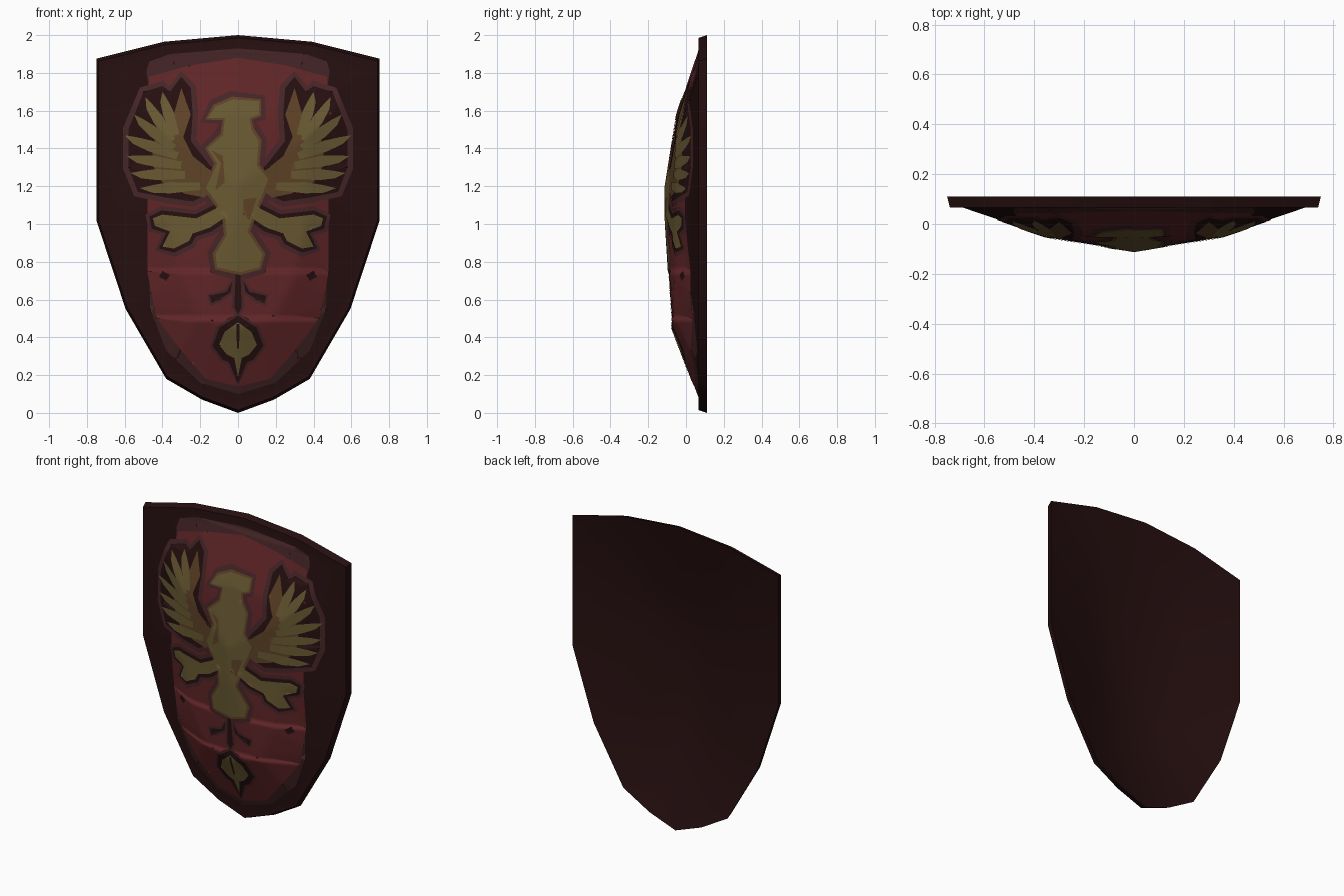
import bpy, bmesh, math
from mathutils import Vector
from mathutils.bvhtree import BVHTree
from mathutils.geometry import tessellate_polygon

if "Cube" in bpy.data.objects:
    bpy.data.objects.remove(bpy.data.objects["Cube"])


def material(name, rgb):
    m = bpy.data.materials.new(name)
    m.diffuse_color = [((c / 255 + 0.055) / 1.055) ** 2.4 for c in rgb] + [1]
    m.use_nodes = True
    m.node_tree.nodes["Principled BSDF"].inputs["Base Color"].default_value = m.diffuse_color
    return m


DARK = material("dark_maroon", (38, 15, 16))
BAND = material("dusky_brown", (64, 34, 35))
RED = material("deep_red", (96, 37, 39))
SHADOW = material("shadow_maroon", (70, 37, 39))
BROWN = material("bronze_brown", (94, 66, 38))
GOLD = material("old_gold", (104, 89, 50))


def mirror(pts):
    return [(-x, z) for x, z in reversed(pts)]


def both(polys):
    return polys + [mirror(p) for p in polys]


def closed(half):
    """Half outline, listed bottom centre to top centre, made into a full loop."""
    return half + mirror(half[1:-1])


# ---------- shield body: rings bridged from front centre to back centre ----------
outline = closed([(0, 0), (.19, .07), (.38, .18), (.595, .55), (.75, 1.02),
                  (.75, 1.875), (.39, 1.965), (0, 2)])
middle = closed([(0, .45), (.10, .47), (.20, .52), (.30, .72), (.36, 1.02),
                 (.36, 1.45), (.19, 1.56), (0, 1.58)])


def scaled(s, y):
    return [Vector((x * s, y, 1 + (z - 1) * s)) for x, z in outline]


def mid_ring(shift):
    return [Vector((x, -.045 - .045 * max(0, 1 - z) + shift, z)) for x, z in middle]


def core(y):
    return [Vector((0, y, min(max(z, 1.02), 1.2))) for x, z in middle]


rings = [core(-.105), mid_ring(0), scaled(.92, .067), scaled(.985, .067),
         scaled(1, .11), mid_ring(.055), core(-.045)]
bm = bmesh.new()
vr = [[bm.verts.new(p) for p in ring] for ring in rings]
for a, b in zip(vr, vr[1:]):
    n = len(a)
    for i in range(n):
        j = (i + 1) % n
        bm.faces.new((a[i], a[j], b[j], b[i]))
bmesh.ops.remove_doubles(bm, verts=bm.verts[:], dist=1e-4)
bmesh.ops.triangulate(bm, faces=bm.faces[:])
bmesh.ops.recalc_face_normals(bm, faces=bm.faces[:])
dome = BVHTree.FromBMesh(bm)
mesh = bpy.data.meshes.new("shield_body")
bm.to_mesh(mesh)
bm.free()
mesh.materials.append(DARK)
body = bpy.data.objects.new("shield_body", mesh)
bpy.context.collection.objects.link(body)
bpy.context.view_layer.objects.active = body
body.select_set(True)
bpy.ops.object.shade_smooth_by_angle(angle=math.radians(30))


# ---------- painted plates draped over the dome ----------
def paint(name, mat, layer, polys, step=.025):
    bm = bmesh.new()
    for poly in polys:
        vs = [bm.verts.new((x, 0, z)) for x, z in poly]
        for tri in tessellate_polygon([[v.co for v in vs]]):
            bm.faces.new([vs[i] for i in tri])
    for axis in (0, 2):
        no = Vector((axis == 0, 0, axis == 2))
        vals = [v.co[axis] for v in bm.verts]
        for k in range(math.ceil(min(vals) / step), math.floor(max(vals) / step) + 1):
            bmesh.ops.bisect_plane(bm, geom=bm.verts[:] + bm.edges[:] + bm.faces[:],
                                   plane_co=no * (k * step), plane_no=no)
    bm.normal_update()
    bmesh.ops.reverse_faces(bm, faces=[f for f in bm.faces if f.normal.y > 0])
    for v in bm.verts:
        hit = dome.ray_cast(Vector((v.co.x, -1, v.co.z)), Vector((0, 1, 0)))[0]
        v.co.y = (hit.y if hit else .067) - .0005 - .0015 * layer
    for f in bm.faces:
        f.smooth = True
    me = bpy.data.meshes.new(name)
    bm.to_mesh(me)
    bm.free()
    me.materials.append(mat)
    bpy.context.collection.objects.link(bpy.data.objects.new(name, me))


def grow(pts, d):
    """Offset a polygon outwards, for dark edging around a shape."""
    n = len(pts)
    area = sum(pts[i - 1][0] * pts[i][1] - pts[i][0] * pts[i - 1][1] for i in range(n))
    s = d if area > 0 else -d
    out = []
    for i in range(n):
        p, a, b = Vector(pts[i]), Vector(pts[i - 1]), Vector(pts[(i + 1) % n])
        t = (p - a).normalized() + (b - p).normalized()
        t = t.normalized() if t.length > .01 else (p - a).normalized()
        out.append((p.x + t.y * s, p.y - t.x * s))
    return out


def feather(base, tip, w):
    """Curved blade from base to tip."""
    b, t = Vector(base), Vector(tip)
    side = Vector((-(t - b).y, (t - b).x)).normalized() * w
    m, q = b.lerp(t, .5), b.lerp(t, .8)
    return [tuple(p) for p in (b - side * .6, m - side, q - side * .8, t,
                               q + side * .4, m + side * .8, b + side * .6)]


# border band and red field
band = closed([(0, .10), (.20, .16), (.38, .33), (.465, .55), (.48, 1.0), (.47, 1.7),
               (.485, 1.81), (.47, 1.86), (.36, 1.90), (0, 1.93)])
field = closed([(0, .14), (.17, .18), (.25, .27), (.34, .38), (.43, .50), (.46, .64), (.48, .75),
                (.48, 1.17), (.47, 1.62), (.47, 1.78), (.25, 1.84), (0, 1.88)])
paint("border_band", BAND, 0, [band])
paint("red_field", RED, 1, [field])

# eagle shapes
wing_ground = [(.12, 1.18), (.14, 1.30), (.25, 1.44), (.24, 1.58), (.25, 1.72), (.30, 1.78),
               (.36, 1.70), (.40, 1.73), (.50, 1.70), (.58, 1.5), (.58, 1.3), (.53, 1.17),
               (.38, 1.14), (.24, 1.12)]
wing = [(.10, 1.20), (.14, 1.28), (.24, 1.36), (.29, 1.46), (.25, 1.58), (.30, 1.72),
        (.34, 1.58), (.44, 1.46), (.46, 1.32), (.40, 1.22), (.28, 1.16), (.18, 1.14)]
tips = [(.40, 1.70), (.49, 1.67), (.55, 1.58), (.60, 1.47), (.59, 1.36), (.57, 1.27), (.52, 1.19)]
bases = [(.33, 1.47), (.35, 1.44), (.34, 1.40), (.32, 1.36), (.30, 1.31), (.28, 1.26), (.20, 1.20)]
feathers = [feather(b, t, .033) for b, t in zip(bases, tips)]
eagle = [(-.16, 1.56), (-.12, 1.62), (-.03, 1.66), (.11, 1.65), (.11, 1.58), (.06, 1.56),
         (.07, 1.50), (.11, 1.44), (.10, 1.31), (.16, 1.24), (.13, 1.16), (.09, 1.07),
         (.05, .96), (.13, .84), (.11, .77), (.01, .745), (-.11, .77), (-.12, .84),
         (-.06, .94), (-.07, 1.05), (-.14, 1.15), (-.17, 1.19), (-.11, 1.32), (-.16, 1.40),
         (-.08, 1.47), (-.07, 1.56)]
leg = [(.07, 1.13), (.12, 1.08), (.22, 1.03), (.40, 1.05), (.45, 1.03), (.44, .99), (.36, .96),
       (.40, .88), (.34, .87), (.26, .91), (.24, .95), (.15, .98), (.06, 1.04)]
spear = closed([(0, .19), (.02, .29), (.06, .31), (.10, .36), (.07, .43), (0, .48)])
streaks = [[(-.012, .74), (.012, .74), (.02, .56), (0, .52), (-.02, .56)]]
streaks += both([[(.03, .70), (.06, .64), (.15, .62), (.14, .58), (.10, .60), (.04, .64)]])
spots = both([[(.36, .73), (.40, .75), (.42, .72), (.38, .70)]])

# soft shadow and dark edging
paint("shadow_edging", SHADOW, 2, [grow(eagle, .045)] + both([grow(leg, .045), grow(wing_ground, .03)])
      + [grow(spear, .05)] + [grow(s, .015) for s in streaks])
paint("dark_edging", DARK, 3, both([wing_ground, grow(leg, .022)]) + [grow(spear, .035)]
      + streaks + spots)

# eagle in bronze and gold
paint("eagle_bronze", BROWN, 4, both([wing]) + [grow(eagle, .015)])
paint("eagle_feathers", GOLD, 5, both(feathers))
paint("eagle_body", GOLD, 5, [eagle])
paint("eagle_legs", GOLD, 5, both([leg]))
paint("spear_ornament", GOLD, 5, [spear])

# shading patches on the breast and the slit of the ornament
paint("breast_patches", BROWN, 6, [[(-.14, 1.39), (-.08, 1.36), (-.07, 1.22), (-.12, 1.18), (-.09, 1.32)],
                                   [(.03, 1.13), (.10, 1.14), (.06, 1.02), (.03, 1.05)]])
paint("ornament_slit", DARK, 6, [[(-.008, .47), (.008, .47), (.006, .34), (-.006, .34)]])
